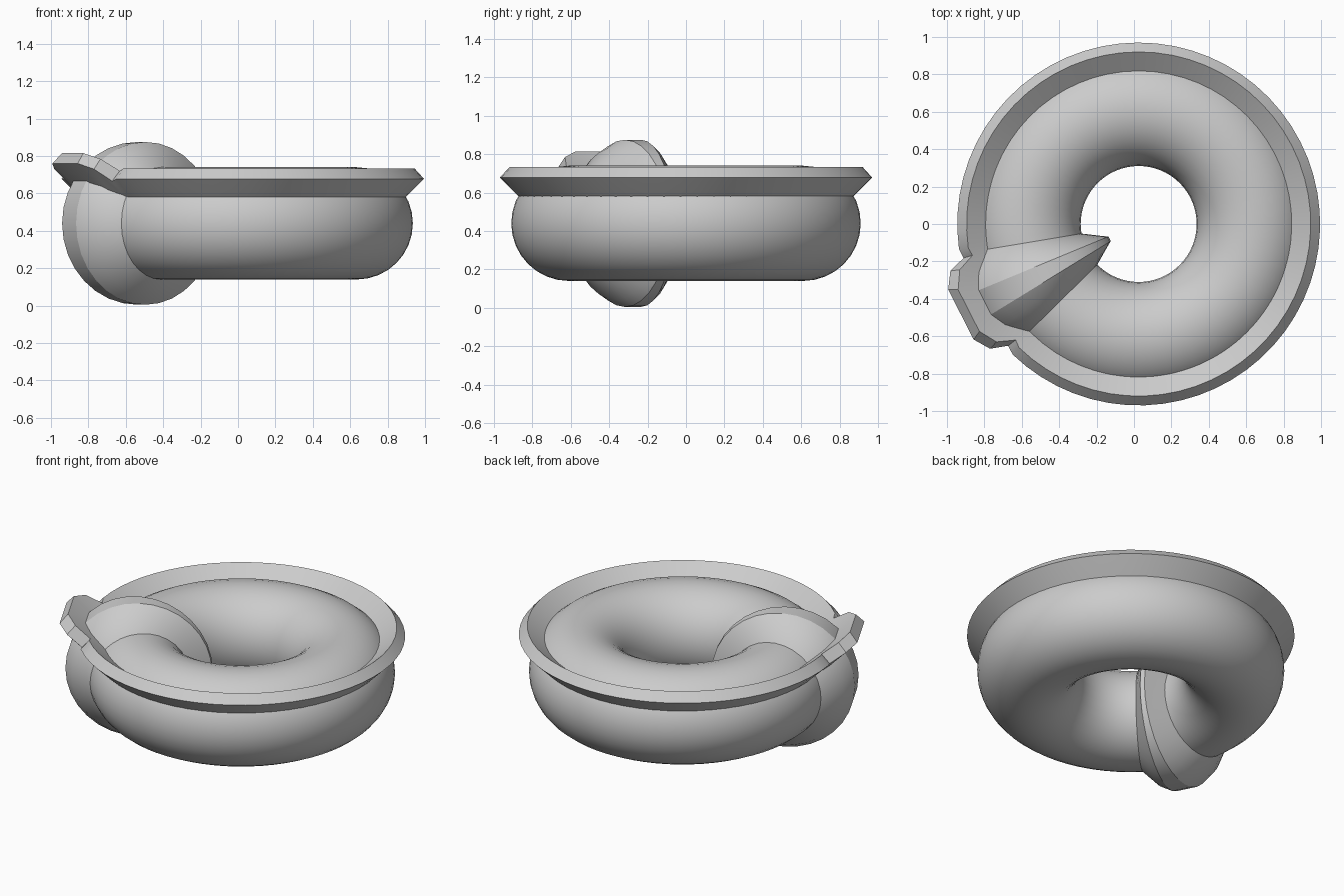
import bpy, math

if "Cube" in bpy.data.objects:
    bpy.data.objects.remove(bpy.data.objects["Cube"])

CX, ZC, R, TUBE = 0.025, 0.44, 0.61, 0.30   # ring centre x, height, ring radius, tube radius
BAND = 207.0                                # direction of the wrapped band, degrees

grey = bpy.data.materials.new("plain grey")
grey.diffuse_color = (0.6, 0.6, 0.6, 1)
grey.use_nodes = True
grey.node_tree.nodes["Principled BSDF"].inputs["Base Color"].default_value = grey.diffuse_color


def polar(r, z, deg):
    a = math.radians(deg)
    return (CX + r * math.cos(a), r * math.sin(a), z)


def sweep(name, rows, loop, caps=False, angle=30):
    """Join equal closed cross-sections into one surface."""
    n, m = len(rows), len(rows[0])
    verts = [p for row in rows for p in row]
    faces = []
    for i in range(n if loop else n - 1):
        k = (i + 1) % n
        for j in range(m):
            l = (j + 1) % m
            faces.append((i * m + j, k * m + j, k * m + l, i * m + l))
    me = bpy.data.meshes.new(name)
    me.from_pydata(verts, [], faces)
    me.materials.append(grey)
    ob = bpy.data.objects.new(name, me)
    bpy.context.collection.objects.link(ob)
    bpy.ops.object.select_all(action='DESELECT')
    ob.select_set(True)
    bpy.context.view_layer.objects.active = ob
    bpy.ops.object.mode_set(mode='EDIT')
    bpy.ops.mesh.select_all(action='SELECT')
    bpy.ops.mesh.normals_make_consistent(inside=False)
    bpy.ops.object.mode_set(mode='OBJECT')
    bpy.ops.object.shade_smooth_by_angle(angle=math.radians(angle))
    return ob


def tube_section(rho, deg, n=32):
    return [polar(R + rho * math.cos(2 * math.pi * j / n),
                  ZC + rho * math.sin(2 * math.pi * j / n), deg) for j in range(n)]


# main ring body
sweep("ring_body", [tube_section(TUBE, 360 * i / 64) for i in range(64)], True)

# raised band wrapped round the tube; closed through the inside of the body
half = [(17.5, 0.30), (10, 0.395), (4.5, 0.435)]
stations = [(-19, 0.27)] + [(-a, r) for a, r in half] + [(a, r) for a, r in half[::-1]] + [(19, 0.27)]
sweep("wrapped_band", [tube_section(r, BAND + a) for a, r in stations], True, angle=24)

# flared rim, stepping up over the band
profile = [(0.79, 0.633), (0.92, 0.733), (0.97, 0.678), (0.885, 0.593), (0.84, 0.55)]
PHI = math.radians(37.5)


def rim_section(inner, outer, d):
    row = []
    for r, z in profile:
        t = min(1, max(0, (r - 0.82) / 0.15))
        ang = BAND + inner + (outer - inner) * t
        row.append(polar(r + d * math.cos(PHI), z + d * math.sin(PHI), ang))
    return row


steps = [(5, 8, 0.135), (12, 13, 0.085), (17, 16, -0.02), (19, 19, 0.0)]
rows = [rim_section(-a, -b, d) for a, b, d in steps[::-1]]
rows += [rim_section(a, b, d) for a, b, d in steps]
N = 56
rows += [rim_section(t, t, 0) for t in (19 + 322 * i / N for i in range(1, N))]
sweep("flared_rim", rows, True)
